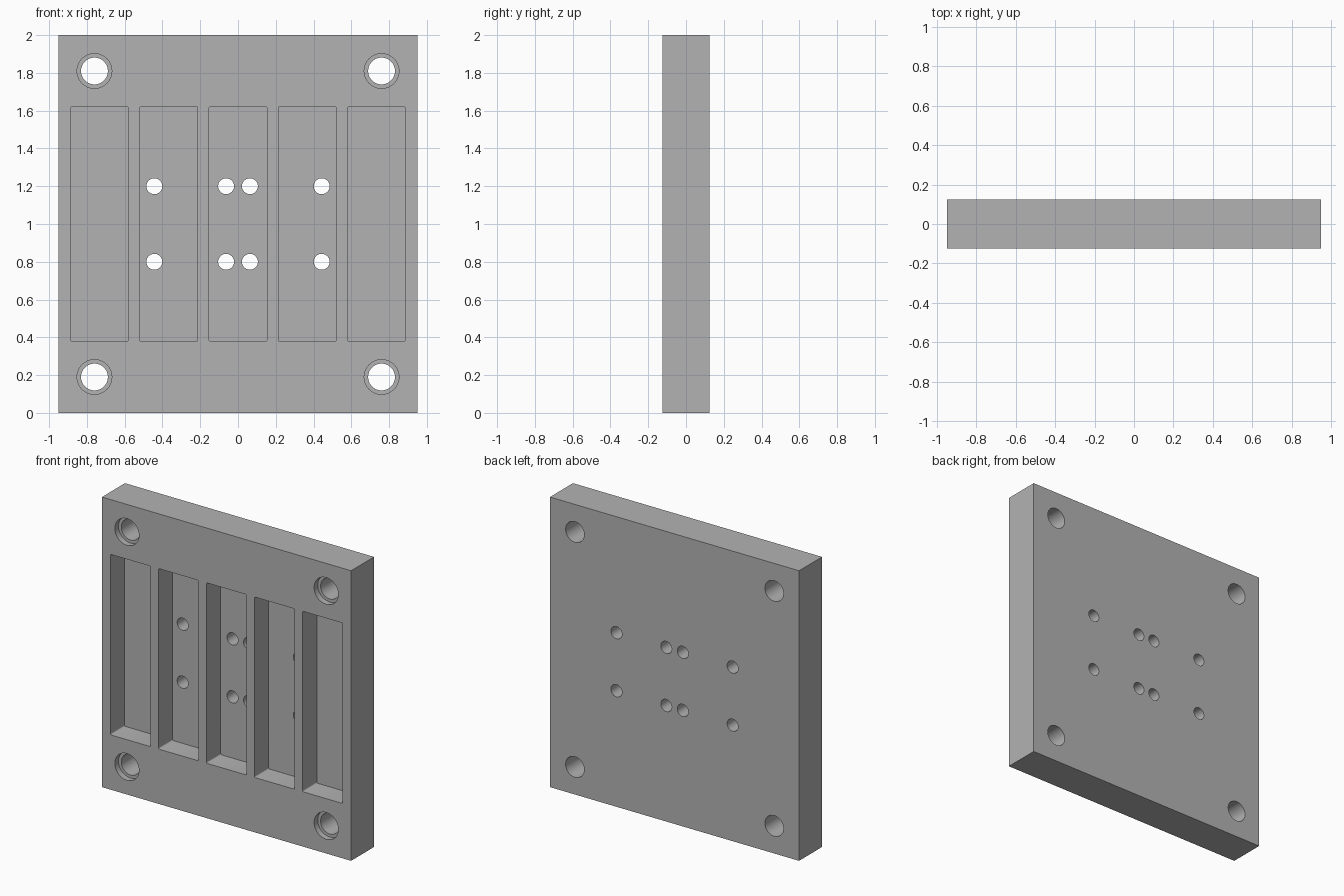
import bpy
import bmesh
from math import radians
from mathutils import Matrix, Vector

default = bpy.data.objects.get("Cube")
if default:
    bpy.data.objects.remove(default, do_unlink=True)

WIDTH, DEPTH, HEIGHT = 1.9, 0.25, 2.0
MID = HEIGHT / 2
FRONT = -DEPTH / 2

grey = bpy.data.materials.new("plain grey")
grey.use_nodes = True
grey.diffuse_color = (0.45, 0.45, 0.45, 1)
grey.node_tree.nodes["Principled BSDF"].inputs["Base Color"].default_value = grey.diffuse_color


def make_object(name, bm):
    mesh = bpy.data.meshes.new(name)
    bm.to_mesh(mesh)
    bm.free()
    mesh.materials.append(grey)
    obj = bpy.data.objects.new(name, mesh)
    bpy.context.collection.objects.link(obj)
    return obj


def block(name, size, centre, corner=0):
    """Box, optionally with rounded edges along y."""
    bm = bmesh.new()
    place = Matrix.Translation(centre) @ Matrix.Diagonal((*size, 1))
    bmesh.ops.create_cube(bm, size=1, matrix=place)
    if corner:
        edges = [e for e in bm.edges
                 if abs((e.verts[0].co - e.verts[1].co).normalized().y) > 0.9]
        bmesh.ops.bevel(bm, geom=edges, offset=corner, segments=3,
                        profile=0.5, affect='EDGES')
    return make_object(name, bm)


def rod(name, radius, length, centre):
    """Cylinder running along y."""
    bm = bmesh.new()
    place = Matrix.Translation(centre) @ Matrix.Rotation(radians(90), 4, 'X')
    bmesh.ops.create_cone(bm, cap_ends=True, segments=48, radius1=radius,
                          radius2=radius, depth=length, matrix=place)
    return make_object(name, bm)


plate = block("mounting_plate", (WIDTH, DEPTH, HEIGHT), (0, 0, MID))
cutters = []

# Five tall pockets sunk into the front
pocket_depth = 0.155
for i in range(-2, 3):
    cutters.append(block("pocket_cutter", (0.306, pocket_depth * 2, 1.244),
                         (i * 0.3665, FRONT, MID), corner=0.008))

# Counterbored bolt holes in the corners
bore_depth = 0.04
for x in (-0.76, 0.76):
    for dz in (-0.81, 0.81):
        cutters.append(rod("counterbore_cutter", 0.092, bore_depth * 2,
                           (x, FRONT, MID + dz)))
        cutters.append(rod("bolt_hole_cutter", 0.071, 1, (x, 0, MID + dz)))

# Small screw holes through the pocket floors
for x in (-0.443, -0.063, 0.063, 0.443):
    for dz in (-0.2, 0.2):
        cutters.append(rod("screw_hole_cutter", 0.042, 1, (x, 0, MID + dz)))

# Cut everything out of the plate
bpy.ops.object.select_all(action='DESELECT')
bpy.context.view_layer.objects.active = plate
plate.select_set(True)
for cutter in cutters:
    cutter.hide_render = True
    cut = plate.modifiers.new("cut", 'BOOLEAN')
    cut.operation = 'DIFFERENCE'
    cut.solver = 'EXACT'
    cut.object = cutter
    bpy.ops.object.modifier_apply(modifier=cut.name)
    bpy.data.objects.remove(cutter, do_unlink=True)

bpy.ops.object.shade_smooth_by_angle(angle=radians(35))
